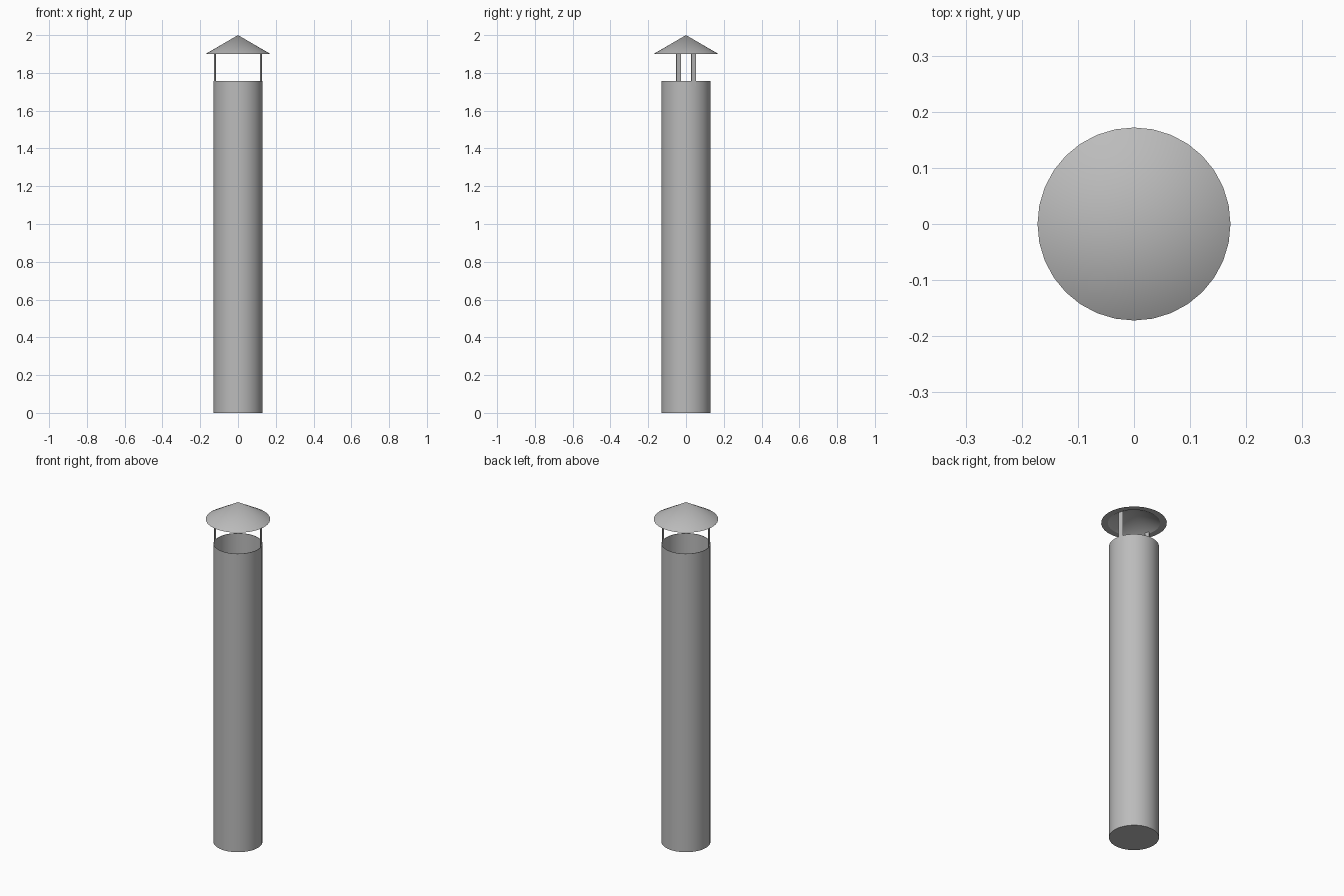
import bpy
import math

SIDES = 32
PIPE_R, PIPE_TOP, WALL = 0.131, 1.757, 0.002
RIM_R, RIM_Z, PEAK_Z = 0.172, 1.9, 2.0
HOLLOW_R, HOLLOW_Z = 0.137, 1.98

cube = bpy.data.objects.get("Cube")
if cube:
    bpy.data.objects.remove(cube, do_unlink=True)

steel = bpy.data.materials.new("grey steel")
steel.use_nodes = True
GREY = (0.5, 0.5, 0.5, 1.0)
steel.diffuse_color = GREY
steel.node_tree.nodes["Principled BSDF"].inputs["Base Color"].default_value = GREY


def lathe(name, profile):
    """Revolve (radius, z) points, inside to outside, around the z axis."""
    verts, faces, rings = [], [], []
    for r, z in profile:
        count = SIDES if r > 0 else 1
        rings.append([len(verts) + i for i in range(count)])
        for i in range(count):
            a = math.tau * i / SIDES
            verts.append((r * math.cos(a), r * math.sin(a), z))
    for low, high in zip(rings, rings[1:]):
        for i in range(SIDES):
            j = (i + 1) % SIDES
            if len(low) == 1:
                faces.append((low[0], high[j], high[i]))
            elif len(high) == 1:
                faces.append((low[i], low[j], high[0]))
            else:
                faces.append((low[i], low[j], high[j], high[i]))
    mesh = bpy.data.meshes.new(name)
    mesh.from_pydata(verts, [], faces)
    mesh.materials.append(steel)
    obj = bpy.data.objects.new(name, mesh)
    bpy.context.collection.objects.link(obj)
    bpy.ops.object.select_all(action="DESELECT")
    obj.select_set(True)
    bpy.context.view_layer.objects.active = obj
    bpy.ops.object.shade_smooth_by_angle(angle=math.radians(25))
    return obj


# Thin-walled flue, closed at the bottom and open at the top
lathe("flue_pipe", [(0, 0), (PIPE_R, 0), (PIPE_R, PIPE_TOP),
                    (PIPE_R - WALL, PIPE_TOP), (PIPE_R - WALL, WALL), (0, WALL)])

# Conical rain cap with a flat rim and a hollow underside
lathe("rain_cap", [(0, HOLLOW_Z), (HOLLOW_R, RIM_Z), (RIM_R, RIM_Z), (0, PEAK_Z)])

# Two flat straps, on opposite sides, that carry the cap
STRAP_BASE, STRAP_TOP = PIPE_TOP - 0.03, RIM_Z + 0.006
for side, angle in (("left", math.radians(18)), ("right", math.radians(198))):
    r = PIPE_R - WALL
    bpy.ops.mesh.primitive_cube_add(
        size=1, location=(r * math.cos(angle), r * math.sin(angle),
                          (STRAP_BASE + STRAP_TOP) / 2),
        rotation=(0, 0, angle))
    strap = bpy.context.object
    strap.name = side + "_cap_strap"
    strap.scale = (0.003, 0.025, STRAP_TOP - STRAP_BASE)
    strap.data.materials.append(steel)
